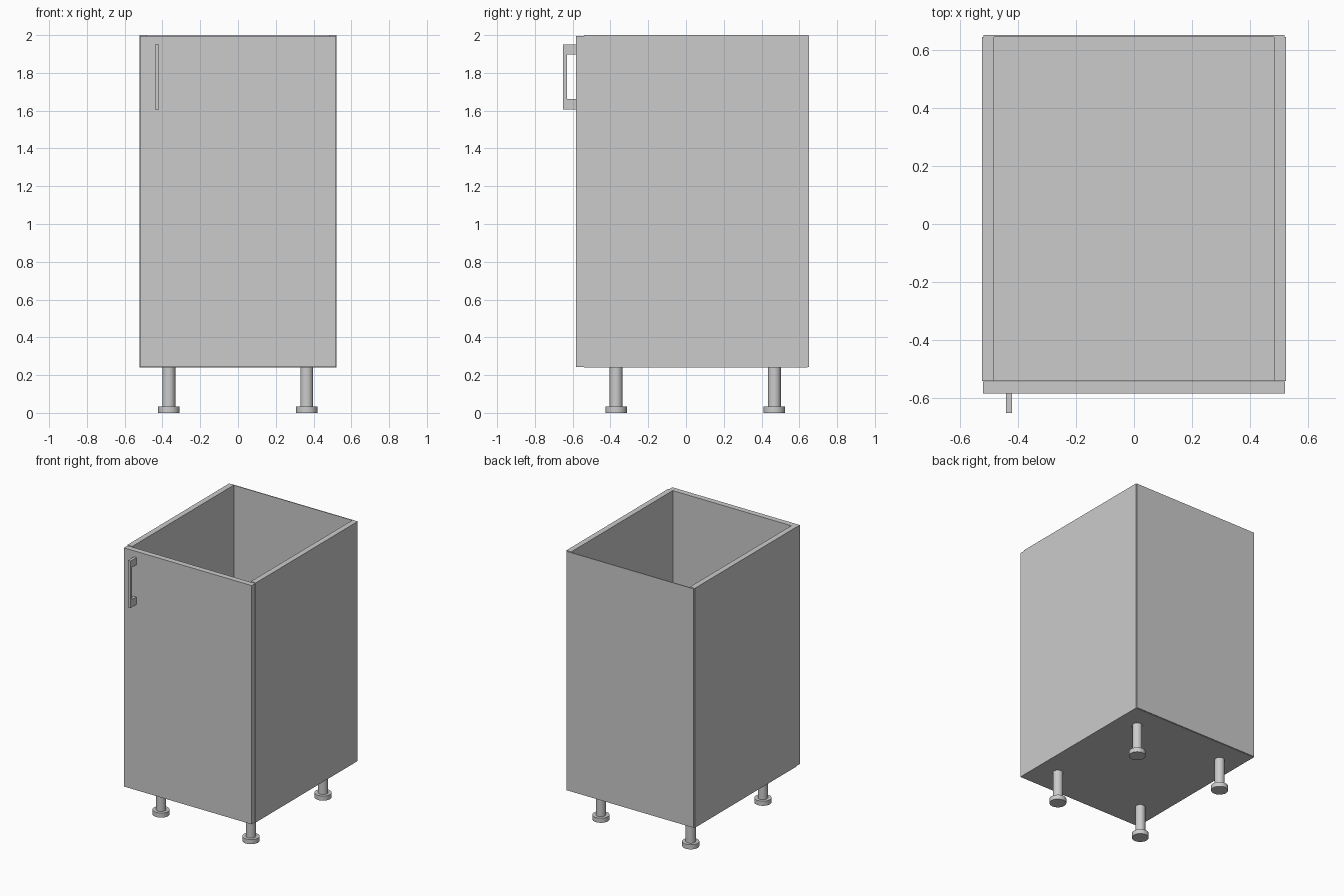
import bpy
import bmesh

if "Cube" in bpy.data.objects:
    bpy.data.objects.remove(bpy.data.objects["Cube"])


def box(name, x, y, z):
    """Box from (min, max) ranges on each axis."""
    bm = bmesh.new()
    bmesh.ops.create_cube(bm, size=1)
    for v in bm.verts:
        v.co = [r[0] if c < 0 else r[1] for c, r in zip(v.co, (x, y, z))]
    return finish(name, bm)


def finish(name, bm):
    mesh = bpy.data.meshes.new(name)
    bm.to_mesh(mesh)
    bm.free()
    obj = bpy.data.objects.new(name, mesh)
    bpy.context.collection.objects.link(obj)
    return obj


def cylinder(name, x, y, z0, z1, radius):
    bpy.ops.mesh.primitive_cylinder_add(
        vertices=32, radius=radius, depth=z1 - z0, location=(x, y, (z0 + z1) / 2))
    obj = bpy.context.object
    obj.name = name
    bpy.ops.object.shade_smooth_by_angle()
    return obj


# Carcass: two side panels, floor and thin back
for side, s in (("left", -1), ("right", 1)):
    box(side + "_panel", sorted((s * 0.482, s * 0.522)), (-0.54, 0.643), (0.24, 2.0))
box("bottom_panel", (-0.482, 0.482), (-0.54, 0.643), (0.24, 0.28))
box("back_panel", (-0.517, 0.517), (0.643, 0.65), (0.242, 1.997))

# Door
box("door", (-0.519, 0.519), (-0.582, -0.541), (0.242, 1.996))

# Handle: C-shaped profile in the side plane, extruded across x
profile = [(-0.582, 1.606), (-0.65, 1.606), (-0.65, 1.951), (-0.582, 1.951),
           (-0.582, 1.898), (-0.63, 1.898), (-0.63, 1.662), (-0.582, 1.662)]
bm = bmesh.new()
face = bm.faces.new([bm.verts.new((-0.44, y, z)) for y, z in profile])
ext = bmesh.ops.extrude_face_region(bm, geom=[face])
new_verts = [g for g in ext["geom"] if isinstance(g, bmesh.types.BMVert)]
bmesh.ops.translate(bm, verts=new_verts, vec=(0.021, 0, 0))
bmesh.ops.recalc_face_normals(bm, faces=bm.faces)
finish("door_handle", bm)

# Adjustable legs with round feet
for depth, y in (("front", -0.37), ("back", 0.468)):
    for side, x in (("left", -0.366), ("right", 0.364)):
        cylinder(f"{depth}_{side}_leg", x, y, 0.033, 0.241, 0.034)
        cylinder(f"{depth}_{side}_foot", x, y, 0.0, 0.034, 0.057)
